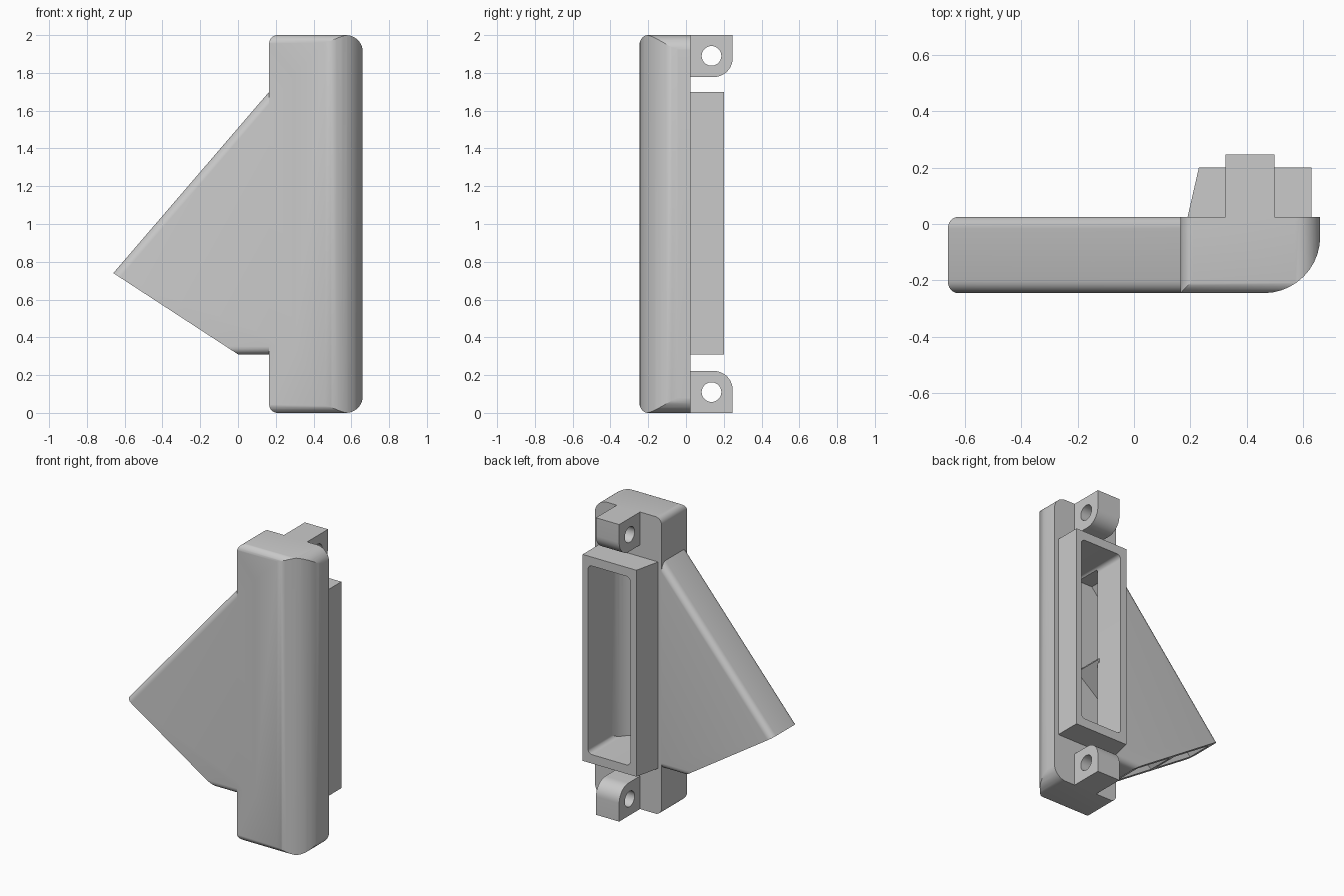
import bpy, bmesh, math
from mathutils import Vector

cube = bpy.data.objects.get("Cube")
if cube:
    bpy.data.objects.remove(cube, do_unlink=True)

grey = bpy.data.materials.new("plain grey")
grey.use_nodes = True
COLOUR = (0.59, 0.59, 0.59, 1)
grey.diffuse_color = COLOUR
grey.node_tree.nodes["Principled BSDF"].inputs["Base Color"].default_value = COLOUR


def rounded(points, steps=10):
    """Replace each (a, b, radius) corner by an arc."""
    out = []
    for i, p in enumerate(points):
        c = Vector(p[:2])
        if len(p) < 3:
            out.append(c)
            continue
        u = (Vector(points[i - 1][:2]) - c).normalized()
        v = (Vector(points[(i + 1) % len(points)][:2]) - c).normalized()
        half = math.acos(u.dot(v)) / 2
        centre = c + (u + v).normalized() * (p[2] / math.sin(half))
        start = c + u * (p[2] / math.tan(half)) - centre
        end = c + v * (p[2] / math.tan(half)) - centre
        a0 = math.atan2(start.y, start.x)
        sweep = math.atan2(start.x * end.y - start.y * end.x, start.dot(end))
        for k in range(steps + 1):
            a = a0 + sweep * k / steps
            out.append(centre + p[2] * Vector((math.cos(a), math.sin(a))))
    return out


def prism(name, points, axis, lo, hi):
    """Extrude a profile along the x, y or z axis."""
    place = {"x": lambda a, b, t: (t, a, b),
             "y": lambda a, b, t: (a, t, b),
             "z": lambda a, b, t: (a, b, t)}[axis]
    bm = bmesh.new()
    outline = rounded(points)
    ends = [[bm.verts.new(place(p.x, p.y, t)) for p in outline] for t in (lo, hi)]
    for ring in ends:
        bm.faces.new(ring)
    for i in range(len(outline)):
        bm.faces.new((ends[0][i - 1], ends[0][i], ends[1][i], ends[1][i - 1]))
    bmesh.ops.recalc_face_normals(bm, faces=bm.faces)
    mesh = bpy.data.meshes.new(name)
    bm.to_mesh(mesh)
    bm.free()
    mesh.materials.append(grey)
    obj = bpy.data.objects.new(name, mesh)
    bpy.context.collection.objects.link(obj)
    return obj


def combine(obj, other, operation):
    """Boolean two solids and drop the second."""
    mod = obj.modifiers.new("combine", "BOOLEAN")
    mod.operation, mod.solver, mod.object = operation, "EXACT", other
    bpy.context.view_layer.objects.active = obj
    bpy.ops.object.modifier_apply(modifier=mod.name)
    bpy.data.objects.remove(other, do_unlink=True)


def box(a0, b0, a1, b1, r):
    return [(a0, b0, r), (a1, b0, r), (a1, b1, r), (a0, b1, r)]


# Upright body: three rounded outlines intersected
FRONT, BACK = -0.245, 0.025
housing = prism("housing", [(0.1, FRONT), (0.66, FRONT, 0.2), (0.66, BACK), (0.1, BACK)],
                "z", -0.1, 2.1)
face = prism("face_outline", [(0.165, 0, 0.045), (0.661, 0, 0.09),
                              (0.661, 2, 0.09), (0.165, 2, 0.045)], "y", -0.5, 0.5)
combine(housing, face, "INTERSECT")
side = prism("side_outline", [(FRONT - 0.001, -0.001, 0.05), (0.3, -0.001),
                              (0.3, 2.001), (FRONT - 0.001, 2.001, 0.05)], "x", -0.5, 1)
combine(housing, side, "INTERSECT")

# Slanted duct wing, rounded along its slope and its underside
wing = prism("wing", [(-0.66, 0.74), (0, 0.31), (0.3, 0.31), (0.3, 1.857)], "y", FRONT, BACK)
bm = bmesh.new()
bm.from_mesh(wing.data)
edges = [e for e in bm.edges
         if abs(e.verts[0].co.y - e.verts[1].co.y) < 0.01
         and abs(e.verts[0].co.x + e.verts[1].co.x) < 0.4]
bmesh.ops.bevel(bm, geom=edges, offset=0.042, segments=6, profile=0.5, affect="EDGES")
bm.to_mesh(wing.data)
bm.free()
combine(housing, wing, "UNION")

# Rear frame with one sloping side
frame = prism("frame", [(0.19, -0.02), (0.19, BACK), (0.23, 0.2), (0.63, 0.2), (0.63, -0.02)],
              "z", 0.31, 1.7)
combine(housing, frame, "UNION")

# Hollow chamber behind the frame
chamber = prism("chamber", box(0.275, 0.37, 0.59, 1.64, 0.03), "y", -0.21, 0.28)
plan = prism("chamber_plan", [(0.2, -0.2), (0.591, -0.2, 0.17), (0.591, 0.3), (0.2, 0.3)],
             "z", 0, 2)
combine(chamber, plan, "INTERSECT")
combine(housing, chamber, "DIFFERENCE")

# Duct from the chamber to the open lower end of the wing
duct = prism("duct", [(-0.68, 0.64), (-0.09, 0.27), (-0.03, 0.36), (0.04, 0.38),
                      (0.42, 0.38), (0.42, 1.63), (0.172, 1.63)], "y", -0.199, -0.02)
combine(housing, duct, "DIFFERENCE")

# Guide vane inside the duct
vane = prism("guide_vane", [(-0.345, 0.535), (-0.305, 0.509), (0.29, 0.98), (0.265, 1.01)],
             "y", -0.22, -0.005)

# Mounting lugs, mirrored top and bottom
parts = [housing, vane]
for name, flip in (("lower_lug", False), ("upper_lug", True)):
    def z(h):
        return 2 - h if flip else h
    lug = prism(name, [(BACK, z(0)), (0.247, z(0)), (0.247, z(0.222), 0.1), (BACK, z(0.222))],
                "x", 0.325, 0.498)
    hole = prism("lug_hole", box(0.083, z(0.11) - 0.052, 0.187, z(0.11) + 0.052, 0.0519),
                 "x", 0.2, 0.6)
    combine(lug, hole, "DIFFERENCE")
    parts.append(lug)

# Smooth curves, sharp corners
for obj in parts:
    bpy.ops.object.select_all(action="DESELECT")
    obj.select_set(True)
    bpy.context.view_layer.objects.active = obj
    bpy.ops.object.shade_smooth_by_angle(angle=math.radians(25))
